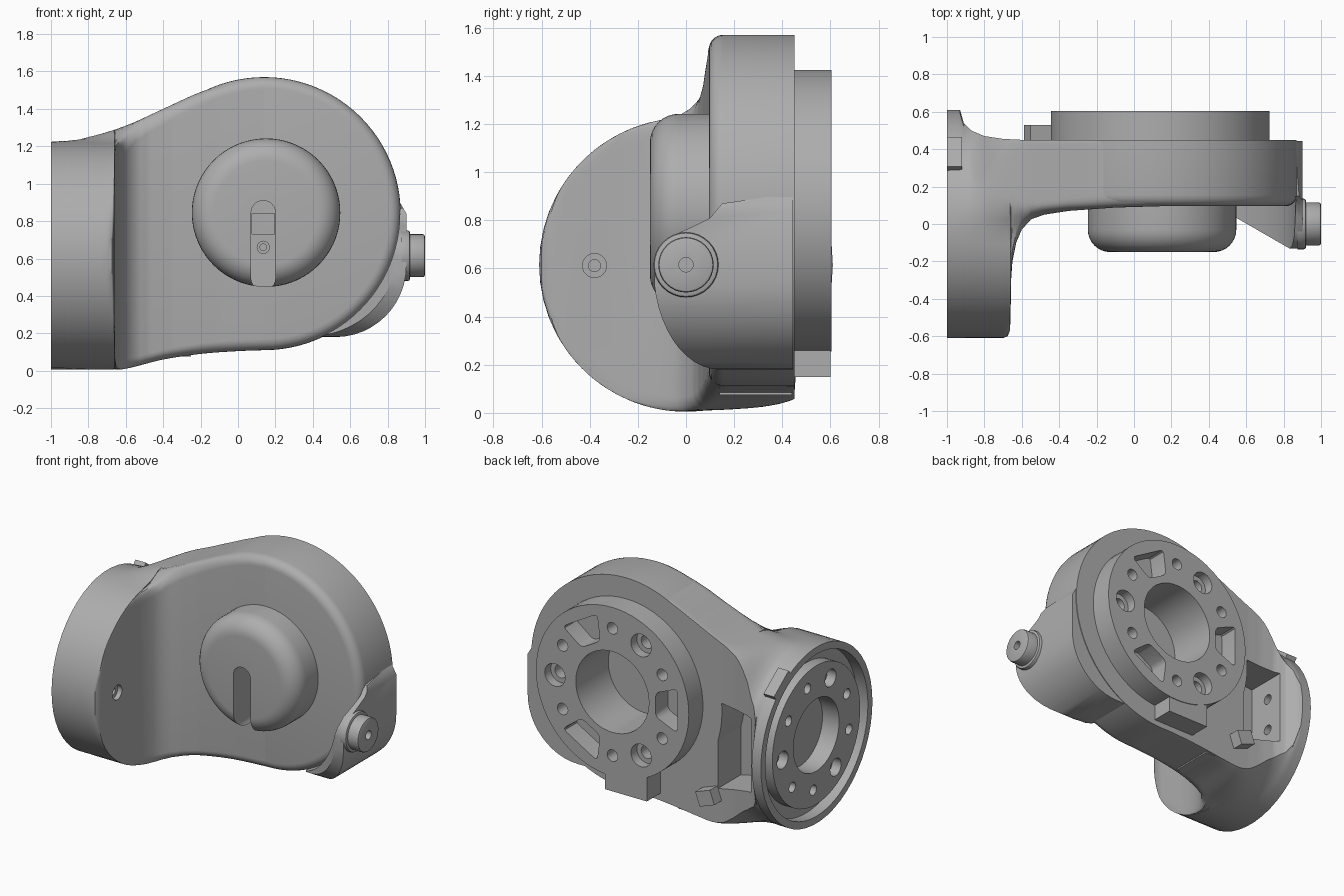
import bpy, bmesh, math
from mathutils import Matrix, Vector

if "Cube" in bpy.data.objects:
    bpy.data.objects.remove(bpy.data.objects["Cube"])

grey = bpy.data.materials.new("cast grey")
grey.use_nodes = True
COLOR = (0.42, 0.42, 0.42, 1)
grey.diffuse_color = COLOR
grey.node_tree.nodes["Principled BSDF"].inputs["Base Color"].default_value = COLOR


def finish(name, bm):
    bmesh.ops.remove_doubles(bm, verts=bm.verts, dist=1e-4)
    bmesh.ops.recalc_face_normals(bm, faces=bm.faces)
    mesh = bpy.data.meshes.new(name)
    bm.to_mesh(mesh)
    bm.free()
    mesh.materials.append(grey)
    ob = bpy.data.objects.new(name, mesh)
    bpy.context.collection.objects.link(ob)
    return ob


def activate(ob):
    bpy.ops.object.select_all(action='DESELECT')
    ob.select_set(True)
    bpy.context.view_layer.objects.active = ob


def smooth(*obs):
    for ob in obs:
        activate(ob)
        bpy.ops.object.shade_smooth_by_angle(angle=math.radians(32))


def cyl(name, axis, r, lo, hi, u, v, n=48):
    """Cylinder along 'x' (u=y, v=z) or 'y' (u=x, v=z)."""
    bm = bmesh.new()
    mid = (lo + hi) / 2
    pos = (mid, u, v) if axis == 'x' else (u, mid, v)
    turn = Matrix.Rotation(math.pi / 2, 4, 'Y' if axis == 'x' else 'X')
    bmesh.ops.create_cone(bm, cap_ends=True, segments=n, radius1=r, radius2=r,
                          depth=hi - lo, matrix=Matrix.Translation(pos) @ turn)
    return finish(name, bm)


def prism(name, axis, pts, lo, hi):
    """Extrude a profile; pts are the two remaining axes in order."""
    place = {'x': lambda a, b, d: (d, a, b), 'y': lambda a, b, d: (a, d, b),
             'z': lambda a, b, d: (a, b, d)}[axis]
    bm = bmesh.new()
    base = bm.faces.new([bm.verts.new(place(a, b, lo)) for a, b in pts])
    new = bmesh.ops.extrude_face_region(bm, geom=[base])["geom"]
    shift = Vector(place(0, 0, hi - lo))
    bmesh.ops.translate(bm, vec=shift, verts=[g for g in new if isinstance(g, bmesh.types.BMVert)])
    return finish(name, bm)


def box(name, x, y, z):
    return prism(name, 'z', [(x[0], y[0]), (x[1], y[0]), (x[1], y[1]), (x[0], y[1])], *z)


def arc(cx, cy, rx, ry, start, end, n=12):
    angles = [math.radians(start + (end - start) * i / n) for i in range(n + 1)]
    return [(cx + rx * math.cos(a), cy + ry * math.sin(a)) for a in angles]


def boolean(targets, cutters, mode='DIFFERENCE'):
    for ob in targets:
        activate(ob)
        for c in cutters:
            m = ob.modifiers.new("cut", 'BOOLEAN')
            m.object, m.operation, m.solver = c, mode, 'EXACT'
            bpy.ops.object.modifier_apply(modifier=m.name)
    for c in cutters:
        bpy.data.objects.remove(c)


def round_edges(ob, width, segs, test):
    """Bevel the edges whose two end points pass a test."""
    bm = bmesh.new()
    bm.from_mesh(ob.data)
    edges = [e for e in bm.edges if test(e.verts[0].co, e.verts[1].co)]
    bmesh.ops.bevel(bm, geom=edges, offset=width, segments=segs, profile=0.5, affect='EDGES')
    bm.to_mesh(ob.data)
    bm.free()


def ramp(x, lo, hi):
    return min(max((x - lo) / (hi - lo), 0), 1)


def linear(pts, x):
    for (x0, y0), (x1, y1) in zip(pts, pts[1:]):
        if x <= x1:
            return y0 + (y1 - y0) * (x - x0) / (x1 - x0)
    return pts[-1][1]


def curve(pts, x):
    """Smooth interpolation through points."""
    last = len(pts) - 1
    slope = [(pts[min(i + 1, last)][1] - pts[max(i - 1, 0)][1]) /
             (pts[min(i + 1, last)][0] - pts[max(i - 1, 0)][0]) for i in range(last + 1)]
    i = max(k for k in range(last) if pts[k][0] <= x or k == 0)
    (x0, y0), (x1, y1) = pts[i], pts[i + 1]
    w, t = x1 - x0, (x - x0) / (x1 - x0)
    return ((2*t**3 - 3*t*t + 1) * y0 + (t**3 - 2*t*t + t) * w * slope[i]
            + (3*t*t - 2*t**3) * y1 + (t**3 - t*t) * w * slope[i + 1])


# Arm housing: round collar blending into a flat plate
TOP = [(-1, 1.225), (-.8, 1.25), (-.6, 1.31), (-.4, 1.40), (-.2, 1.49), (0, 1.553), (.14, 1.57)]
BOTTOM = [(-1, .005), (-.6, .015), (-.4, .06), (-.2, .09), (0, .105), (.14, .11)]
FRONT = [(-1, -.61), (-.7, -.61), (-.675, -.6), (-.663, -.57), (-.66, -.5), (-.657, -.3),
         (-.65, -.2), (-.63, -.1), (-.6, -.03), (-.55, .025), (-.48, .05), (-.35, .07),
         (-.1, .088), (.14, .095)]
BACK = [(-1, .61), (-.93, .61), (-.91, .54), (-.87, .5), (-.8, .47), (-.7, .455), (-.6, .45), (.14, .45)]
K = 26
R0, Z0 = .61, .615


def edge_height(x, y, z_edge, s, drop, sign):
    """Height of the top (sign 1) or bottom (sign -1) skin at depth y."""
    w = ramp(y, -.06, .1)
    reach = R0 + (abs(z_edge - Z0) - R0) * w * w * (3 - 2 * w)
    n, ry = (2, R0) if y < 0 else (2 + 40 * s**3, R0 - .14 * s)
    h = reach * max(1 - (abs(y) / ry) ** n, 0) ** (1 / n) - drop
    return Z0 + sign * max(h, 0)


bm = bmesh.new()
rings = []
for x in sorted({round(p[0], 4) for p in FRONT + BACK} | {round(-1 + .03 * i, 4) for i in range(38)}):
    f, bk = linear(FRONT, x), linear(BACK, x)
    rnd = .06 * ramp(x, -.72, -.66)
    upper, lower = [], []
    for k in range(K):
        y = f + (bk - f) * (1 - math.cos(math.pi * k / (K - 1))) / 2
        gap = max(rnd - (y - f), 0)
        drop = rnd - math.sqrt(max(rnd**2 - gap**2, 0))
        upper.append((x, y, edge_height(x, y, curve(TOP, x), ramp(x, -.93, -.5), drop, 1)))
        lower.append((x, y, edge_height(x, y, curve(BOTTOM, x), ramp(x, -.93, -.1), drop, -1)))
    rings.append([bm.verts.new(p) for p in upper + lower[::-1]])
for a, b in zip(rings, rings[1:]):
    for i in range(2 * K):
        j = (i + 1) % (2 * K)
        bm.faces.new((a[i], a[j], b[j], b[i]))
bm.faces.new(rings[0])
bm.faces.new(rings[-1])
housing = finish("arm_housing", bm)

# Rounded joint end of the plate
CX, CZ = .14, .84
joint = cyl("joint_disc", 'y', .73, .095, .45, CX, CZ, 96)
round_edges(joint, .06, 5, lambda a, b: max(a.y, b.y) < .1)

# Joint flange on the back
flange = cyl("joint_flange", 'y', .585, .44, .605, CX, CZ, 72)
flange_tab = box("flange_tab", (-.12, .2), (.44, .6), (.15, .34))
boolean([housing, joint, flange], [cyl("bore", 'y', .28, .25, .7, CX, CZ)])


def around(angle, r):
    a = math.radians(angle)
    return CX - r * math.cos(a), CZ + r * math.sin(a)


cutters = []
for a in (0, 120, 240):
    wedge = [around(a + da, r) for da, r in ((-14, .34), (14, .34), (17, .52), (-17, .52))]
    pocket = prism("pocket", 'y', wedge, .47, .7)
    round_edges(pocket, .03, 3, lambda p, q: abs(p.y - q.y) > .1)
    cutters += [pocket, cyl("bolt", 'y', .078, .54, .7, *around(a + 60, .44), 24),
                cyl("bolt_core", 'y', .045, .47, .7, *around(a + 60, .44), 20)]
    cutters += [cyl("pin", 'y', .04, .48, .7, *around(a + 60 + d, .44), 20) for d in (-30, 30)]
boolean([flange], cutters)

# Collar mouth, back pocket and screw holes
boolean([housing], [
    cyl("mouth", 'x', .56, -1.1, -.92, 0, Z0, 72),
    cyl("collar_bore", 'x', .25, -1.1, -.87, 0, Z0),
    prism("back_pocket", 'y', [(-.84, .36), (-.56, .30), (-.56, .90), (-.84, .87)], .2, .8),
    cyl("side_hole", 'x', .05, -.69, -.6, -.38, .612, 24),
    cyl("side_core", 'x', .025, -.76, -.6, -.38, .612, 16),
    cyl("pocket_hole_a", 'x', .035, -.89, -.8, .36, .5, 16),
    cyl("pocket_hole_b", 'x', .035, -.89, -.8, .36, .73, 16)])
ring = cyl("collar_ring", 'x', .48, -.997, -.9, 0, Z0, 64)
cutters = [cyl("ring_bore", 'x', .25, -1.1, -.8, 0, Z0)]
for i in range(9):
    a = math.radians(40 * i + 115)
    cutters.append(cyl("ring_bolt", 'x', .035 if i % 3 else .06, -1.1, -.93,
                       .37 * math.cos(a), Z0 + .37 * math.sin(a), 20))
boolean([ring], cutters)

# Front dome with a keyhole slot running into the plate
dome = cyl("front_dome", 'y', .397, -.15, .14, .15, .845, 72)
round_edges(dome, .12, 8, lambda a, b: max(a.y, b.y) < -.1)
slot = arc(.135, .845, .065, .065, 0, 180) + arc(.135, .495, .065, .065, 180, 360)
boolean([dome], [prism("slot", 'y', slot, -.3, .06),
                 box("slot_step", (.075, .195), (-.3, .1), (.73, .84))])
screw = cyl("slot_screw", 'y', .035, .03, .08, .135, .66, 20)
boolean([screw], [cyl("screw_core", 'y', .018, 0, .06, .135, .66, 12)])

# Angled bracket outside the joint disc, carrying the button
bracket = prism("button_bracket", 'y', [(.45, .95), (.42, .18)] + arc(.52, .56, .38, .38, 270, 360)
                + [(.9, .84), (.86, .91), (.8, .95)], -.3, .445)
side = [(.5, .92), (.5, .17)] + arc(.14, .6, .275, .42, 270, 180) + [
    (-.12, .67), (-.07, .73), (.02, .77), (.1, .81), (.15, .87)]
plan = [(.25, .5), (.25, .12), (.5, .06), (.83, -.13), (.95, -.13), (.95, .5)]
boolean([bracket], [prism("side_profile", 'x', side, .2, 1),
                    prism("plan_profile", 'z', plan, 0, 1.2)], 'INTERSECT')
boolean([bracket], [cyl("disc_clearance", 'y', .725, -.5, .16, CX, CZ, 96)])

# Button
button_base = cyl("button_base", 'x', .135, .875, .92, 0, Z0, 32)
button = cyl("button", 'x', .115, .9, 1, 0, Z0, 32)
for ob, x in ((button_base, .92), (button, 1)):
    round_edges(ob, .012, 2, lambda a, b: min(a.x, b.x) > x - .01)
boolean([button], [cyl("button_hole", 'x', .03, .95, 1.1, 0, Z0, 16)])

# Underside cover block and small keys
cover = box("bottom_cover", (-.5, -.25), (.14, .44), (.075, .2))
boolean([cover], [cyl("cover_hole", 'y', .02, .4, .5, x, .12, 12) for x in (-.43, -.32)])
for name, size, pos, tilt, axis in (
        ("collar_key", (.08, .2, .07), (-.96, .365, 1.09), -37, 'X'),
        ("plate_key", (.12, .09, .1), (-.515, .485, .25), 20, 'Y')):
    key = box(name, *[(-d / 2, d / 2) for d in size])
    key.data.transform(Matrix.Translation(pos) @ Matrix.Rotation(math.radians(tilt), 4, axis))

smooth(housing, joint, flange, ring, dome, screw, bracket, button_base, button)
